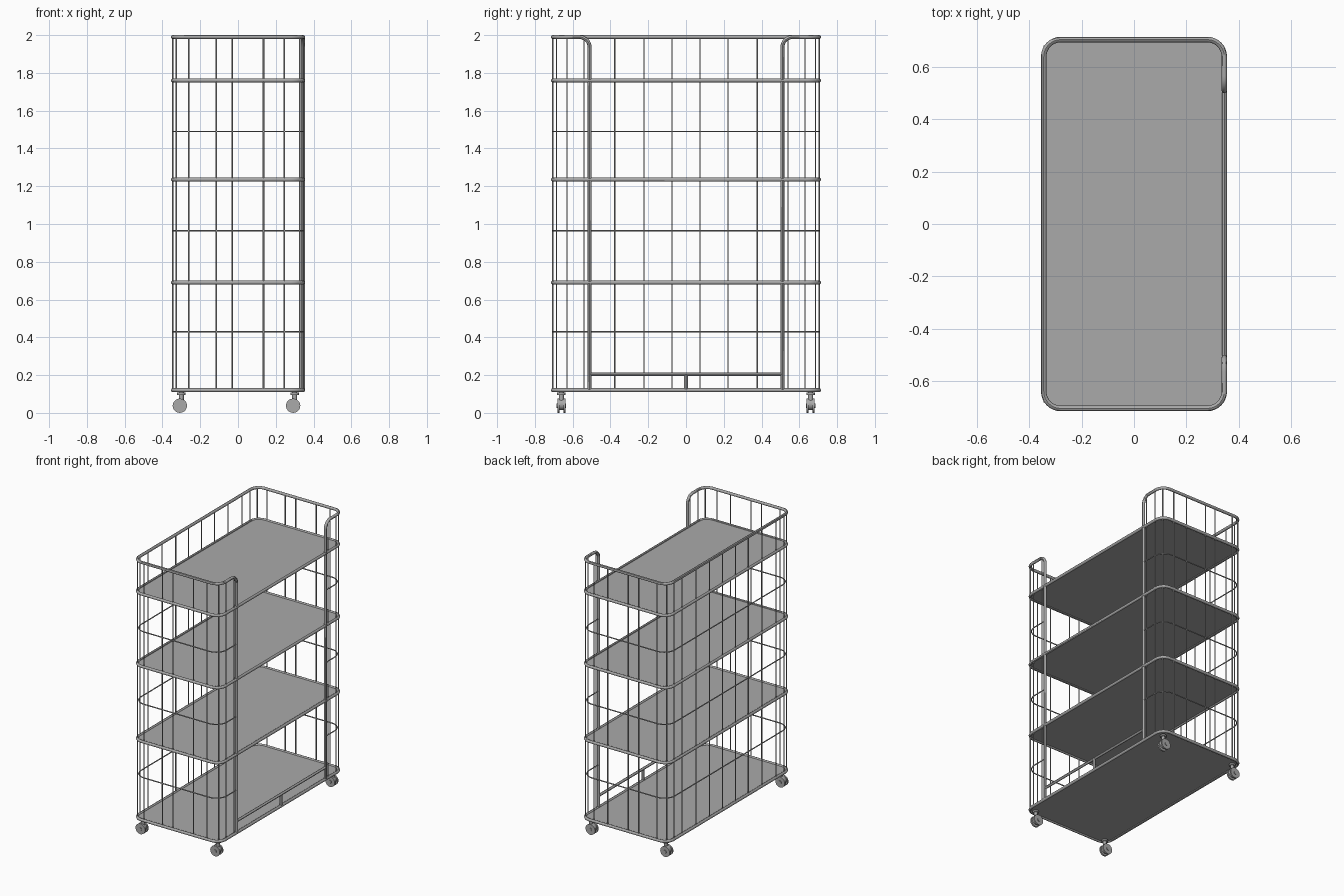
import bpy, bmesh
from math import sin, cos, pi
from mathutils import Vector, Matrix

if "Cube" in bpy.data.objects:
    bpy.data.objects.remove(bpy.data.objects["Cube"], do_unlink=True)


def material(name, value):
    m = bpy.data.materials.new(name)
    m.use_nodes = True
    colour = (value, value, value, 1)
    m.diffuse_color = colour
    m.node_tree.nodes["Principled BSDF"].inputs["Base Color"].default_value = colour
    return m


STEEL = material("grey steel", 0.4)
HX, HY = 0.345, 0.705          # tube centre lines
POST_Y = 0.51
TUBE, WIRE = 0.0105, 0.004
BASE, TOP = 0.12, 1.99
SHELVES = (BASE, 0.69, 1.235, 1.76)


def add_object(name, mesh):
    ob = bpy.data.objects.new(name, mesh)
    bpy.context.collection.objects.link(ob)
    mesh.materials.clear()
    mesh.materials.append(STEEL)
    return ob


def sweep(name, paths, radius, closed=False, sides=2):
    """Round tubes along point paths, turned into one mesh."""
    cu = bpy.data.curves.new(name + "_path", "CURVE")
    cu.dimensions = "3D"
    cu.bevel_depth = radius
    cu.bevel_resolution = sides
    cu.use_fill_caps = not closed
    for pts in paths:
        sp = cu.splines.new("POLY")
        sp.points.add(len(pts) - 1)
        for p, co in zip(sp.points, pts):
            p.co = (*co, 1)
        sp.use_cyclic_u = closed
        sp.use_smooth = True
    tmp = bpy.data.objects.new(name + "_tmp", cu)
    bpy.context.collection.objects.link(tmp)
    bpy.context.view_layer.update()
    deps = bpy.context.evaluated_depsgraph_get()
    mesh = bpy.data.meshes.new_from_object(tmp.evaluated_get(deps))
    bpy.data.objects.remove(tmp, do_unlink=True)
    return add_object(name, mesh)


def arc(cx, cy, r, start, steps=8):
    return [(cx + r * cos(start + pi / 2 * i / steps),
             cy + r * sin(start + pi / 2 * i / steps)) for i in range(steps + 1)]


def rounded_loop(r, hx=HX, hy=HY):
    pts = []
    for k, (sx, sy) in enumerate(((1, 1), (-1, 1), (-1, -1), (1, -1))):
        pts += arc(sx * (hx - r), sy * (hy - r), r, k * pi / 2)
    return pts


def at_height(pts, z):
    return [(x, y, z) for x, y in pts]


# Shelf rims and sheets
LOOP = rounded_loop(0.065)
sweep("shelf_rims", [at_height(LOOP, z) for z in SHELVES], TUBE, closed=True)
bm = bmesh.new()
for z in SHELVES:
    face = bm.faces.new([bm.verts.new(p) for p in at_height(LOOP, z + 0.003)])
    ext = bmesh.ops.extrude_face_region(bm, geom=[face])
    bmesh.ops.translate(bm, vec=(0, 0, -0.006),
                        verts=[v for v in ext["geom"] if isinstance(v, bmesh.types.BMVert)])
bmesh.ops.recalc_face_normals(bm, faces=bm.faces)
me = bpy.data.meshes.new("shelf_sheets")
bm.to_mesh(me)
bm.free()
add_object("shelf_sheets", me)

# Top rail bending down into the two posts of the open side
bend = 0.055
down = [(HX, POST_Y + bend - bend * sin(a), TOP - bend + bend * cos(a))
        for a in [pi / 2 * i / 8 for i in range(9)]]
post = down + [(HX, POST_Y, BASE)]
mirrored = [(x, -y, z) for x, y, z in post]
sweep("top_rail_and_posts", [post[::-1] + at_height(LOOP, TOP) + mirrored], TUBE)

# Low bar across the opening, with its short support
sweep("low_bar", [[(HX, -POST_Y, 0.205), (HX, POST_Y, 0.205)],
                  [(HX, 0, BASE), (HX, 0, 0.205)]], 0.0095)

# Horizontal wires running round from post to post
wrap = [(HX, POST_Y)] + rounded_loop(0.085) + [(HX, -POST_Y)]
sweep("horizontal_wires", [at_height(wrap, z) for z in (0.43, 0.965, 1.49)], WIRE, sides=1)

# Upright wires on the three closed sides and beside the posts
spots = [(x, s * HY) for s in (1, -1) for x in (-0.262, -0.114, -0.03, 0.135, 0.246)]
for s in (1, -1):
    spots += [(-HX, s * y) for y in (0.074, 0.222, 0.378, 0.54, 0.63)]
    spots += [(HX, s * 0.63), (HX, s * 0.54)]
    spots += [(sx * (HX - 0.019), s * (HY - 0.019)) for sx in (1, -1)]
sweep("upright_wires", [[(x, y, BASE), (x, y, TOP)] for x, y in spots], WIRE, sides=1)


# Casters
def cylinder(bm, centre, radius, depth, along_y=False, segments=20):
    rot = Matrix.Rotation(pi / 2, 4, "X") if along_y else Matrix()
    bmesh.ops.create_cone(bm, cap_ends=True, segments=segments, radius1=radius,
                          radius2=radius, depth=depth,
                          matrix=Matrix.Translation(Vector(centre)) @ rot)


for sx, side in ((1, "left"), (-1, "right")):
    for sy, end in ((1, "back"), (-1, "front")):
        x, y = 0.3 * sx, 0.66 * sy
        bm = bmesh.new()
        for s in (1, -1):
            cylinder(bm, (x - 0.008, y + s * 0.016, 0.038), 0.038, 0.011, True)
        cylinder(bm, (x - 0.008, y, 0.045), 0.03, 0.024, True)
        cylinder(bm, (x - 0.008, y, 0.038), 0.012, 0.052, True, 12)
        cylinder(bm, (x, y, 0.088), 0.013, 0.05)
        cylinder(bm, (x, y, 0.102), 0.022, 0.012)
        me = bpy.data.meshes.new("caster")
        bm.to_mesh(me)
        bm.free()
        add_object(f"caster_{end}_{side}", me)

# Smooth the round parts, keeping edges sharp
for ob in bpy.context.scene.objects:
    ob.select_set(ob.type == "MESH")
    if ob.type == "MESH":
        bpy.context.view_layer.objects.active = ob
bpy.ops.object.shade_smooth_by_angle(angle=pi / 4)
